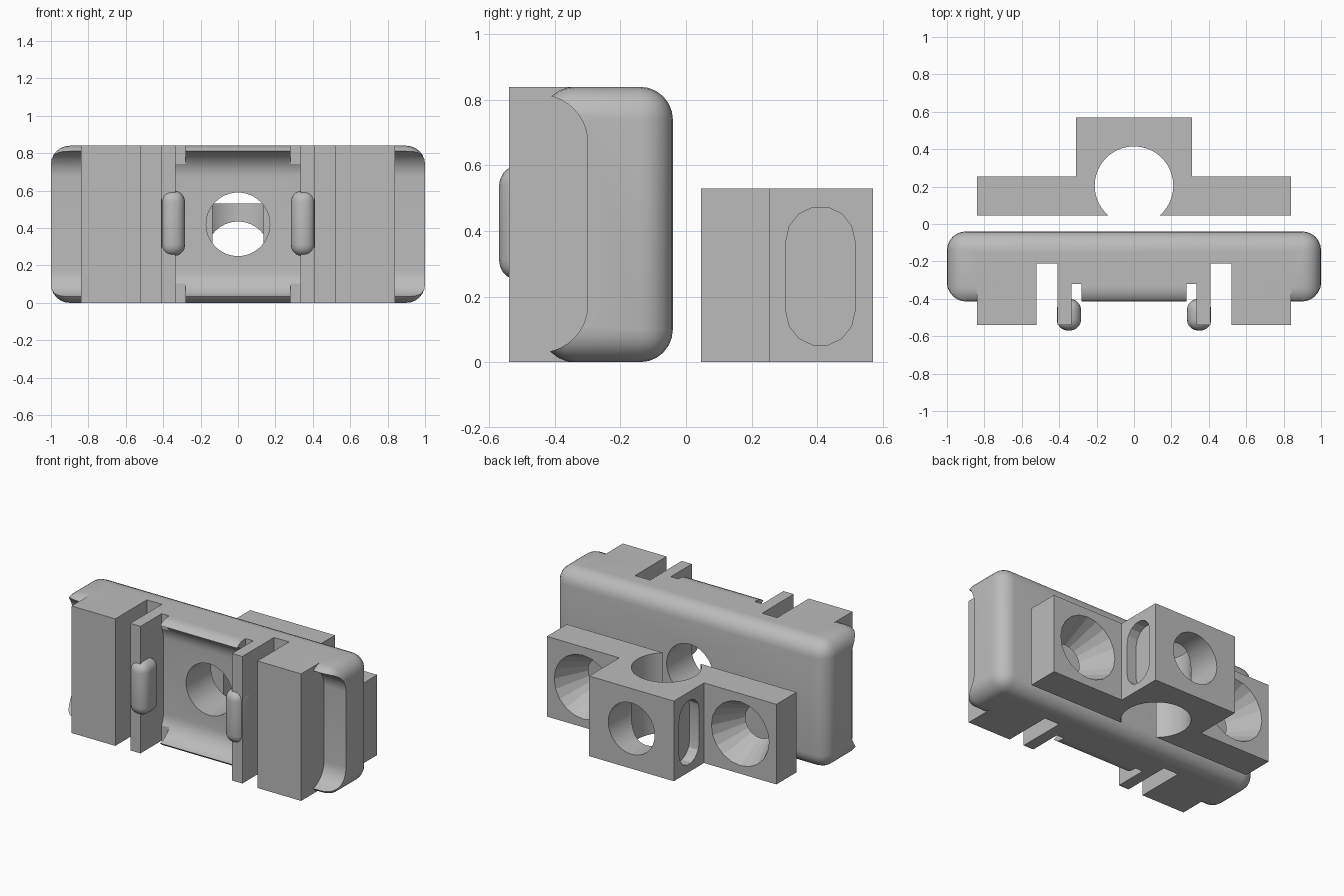
import bpy, bmesh, math
from mathutils import Matrix

if "Cube" in bpy.data.objects:
    bpy.data.objects.remove(bpy.data.objects["Cube"], do_unlink=True)

grey = bpy.data.materials.new("plain grey")
grey.use_nodes = True
grey.diffuse_color = (0.5, 0.5, 0.5, 1)
grey.node_tree.nodes["Principled BSDF"].inputs["Base Color"].default_value = (0.5, 0.5, 0.5, 1)


def finish(bm, name):
    bmesh.ops.recalc_face_normals(bm, faces=bm.faces)
    mesh = bpy.data.meshes.new(name)
    bm.to_mesh(mesh)
    bm.free()
    mesh.materials.append(grey)
    obj = bpy.data.objects.new(name, mesh)
    bpy.context.collection.objects.link(obj)
    return obj


def box(name, x, y, z, radius=0, segments=6):
    """Box from ranges, with optionally rounded edges."""
    bm = bmesh.new()
    bmesh.ops.create_cube(bm, size=1)
    for v in bm.verts:
        for i, (lo, hi) in enumerate((x, y, z)):
            v.co[i] = lo if v.co[i] < 0 else hi
    if radius:
        bmesh.ops.bevel(bm, geom=bm.edges[:], offset=radius, segments=segments,
                        profile=0.5, affect='EDGES')
    return finish(bm, name)


def prism(name, points, axis, lo, hi):
    """Extrude a profile along x (points are y, z) or z (points are x, y)."""
    bm = bmesh.new()
    vs = [bm.verts.new((lo, a, b) if axis == 'x' else (a, b, lo)) for a, b in points]
    face = bm.faces.new(vs)
    new = bmesh.ops.extrude_face_region(bm, geom=[face])["geom"]
    shift = (hi - lo, 0, 0) if axis == 'x' else (0, 0, hi - lo)
    bmesh.ops.translate(bm, verts=[g for g in new if isinstance(g, bmesh.types.BMVert)], vec=shift)
    return finish(bm, name)


def hole(centre, r_low, r_high, length, along_y=True, sides=32):
    """Round cutter; r_low is at the lower y or z end."""
    bm = bmesh.new()
    bmesh.ops.create_cone(bm, cap_ends=True, segments=sides, radius1=r_low,
                          radius2=r_high, depth=length)
    turn = Matrix.Rotation(-math.pi / 2, 4, 'X') if along_y else Matrix()
    bm.transform(Matrix.Translation(centre) @ turn)
    return finish(bm, "hole_cutter")


def combine(obj, other, operation='DIFFERENCE'):
    mod = obj.modifiers.new("combine", 'BOOLEAN')
    mod.operation, mod.object, mod.solver = operation, other, 'EXACT'
    bpy.context.view_layer.objects.active = obj
    bpy.ops.object.modifier_apply(modifier=mod.name)
    bpy.data.objects.remove(other, do_unlink=True)


def arc(cy, cz, r, start, end, steps):
    return [(cy + r * math.cos(math.radians(start + (end - start) * i / steps)),
             cz + r * math.sin(math.radians(start + (end - start) * i / steps)))
            for i in range(steps + 1)]


def smooth(obj, degrees):
    bpy.ops.object.select_all(action='DESELECT')
    obj.select_set(True)
    bpy.context.view_layer.objects.active = obj
    bpy.ops.object.shade_smooth_by_angle(angle=math.radians(degrees))


H = 0.84
SIDES = (-1, 1)


def span(s, a, b):
    return tuple(sorted((s * a, s * b)))


# Rounded clip body with a lengthwise channel in the front
body = box("clip_body", (-1, 1), (-0.44, -0.04), (0, H), 0.1)
channel = ([(-0.7, 0.03)] + arc(-0.445, 0.175, 0.145, -90, 0, 10)
           + arc(-0.445, 0.67, 0.145, 0, 90, 10) + [(-0.7, 0.815)])
combine(body, prism("channel_cutter", channel, 'x', -1.2, 1.2))

# Square end blocks and spring legs, separated by slots
for s in SIDES:
    combine(body, box("block", span(s, 0.335, 0.84), (-0.54, -0.15), (0, H)), 'UNION')
for s in SIDES:
    combine(body, box("slot", span(s, 0.41, 0.52), (-0.8, -0.21), (-0.1, 1)))
    combine(body, box("notch", span(s, 0.28, 0.335), (-0.8, -0.32), (-0.1, 1)))
combine(body, hole((0, -0.2, 0.42), 0.17, 0.17, 0.6, sides=48))
smooth(body, 25)

# Rounded catches on the legs
for s, side in zip(SIDES, ("right", "left")):
    catch = box("catch_" + side, span(s, 0.283, 0.413), (-0.57, -0.4), (0.25, 0.6), 0.06, 5)
    smooth(catch, 35)

# T-shaped mounting bracket behind the body
half = [(0.84, 0.045), (0.84, 0.255), (0.31, 0.255), (0.31, 0.57)]
outline = half + [(-x, y) for x, y in reversed(half)]
bracket = prism("mounting_bracket", outline, 'z', 0, 0.53)
combine(bracket, hole((0, 0.205, 0.265), 0.21, 0.21, 1, along_y=False, sides=64))
combine(bracket, hole((0, 0.45, 0.265), 0.17, 0.17, 0.5))

# Countersunk holes in the wings and blind oval pockets in the centre block
oval = arc(0.41, 0.37, 0.105, 0, 180, 7) + arc(0.41, 0.155, 0.105, 180, 360, 7)
for s in SIDES:
    combine(bracket, hole((s * 0.575, 0.15, 0.265), 0.108, 0.212, 0.214, sides=20))
    lo, hi = span(s, 0.24, 0.35)
    combine(bracket, prism("pocket_cutter", oval, 'x', lo, hi))
smooth(bracket, 15)
